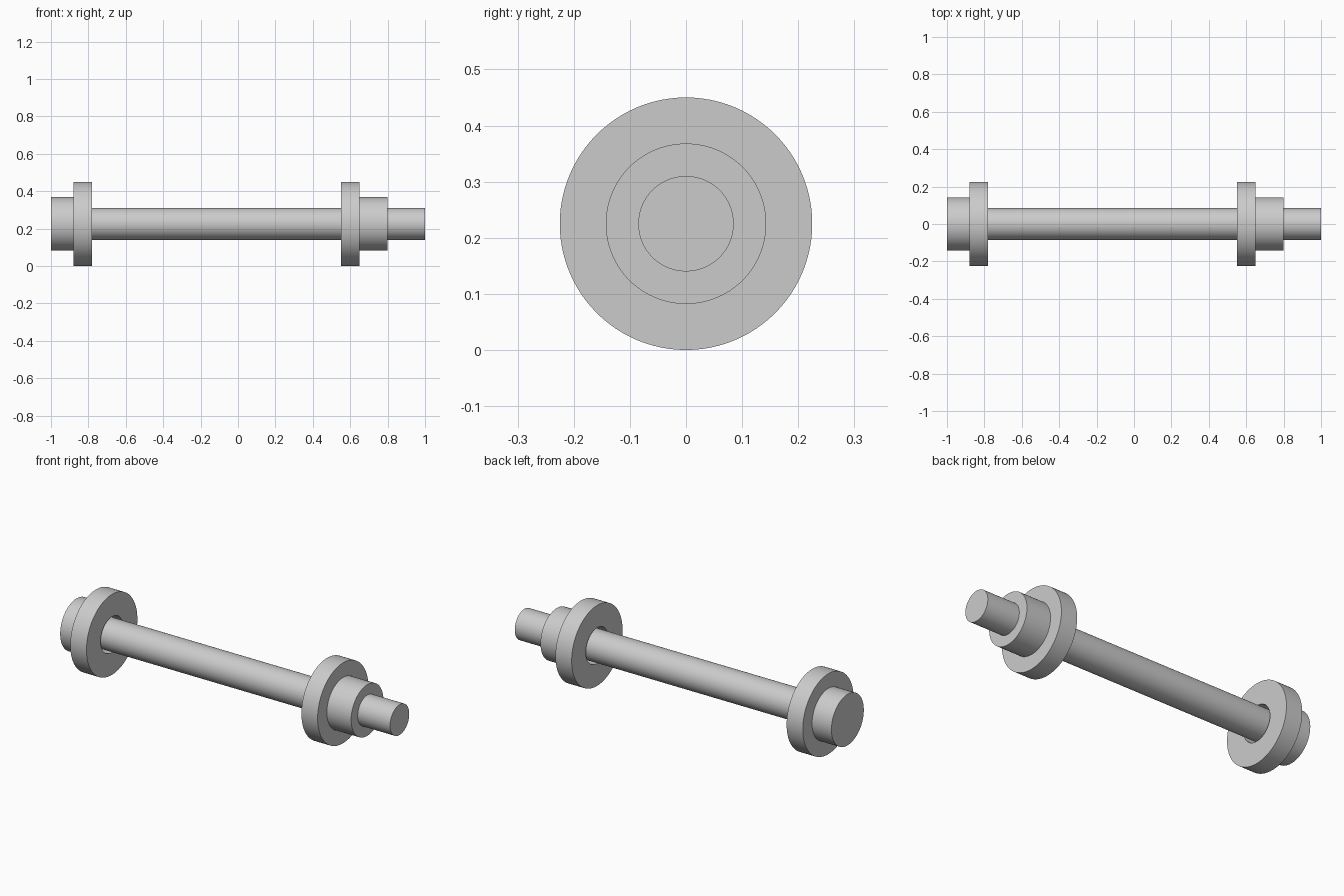
import bpy
import bmesh
from math import cos, sin, tau, radians
from mathutils import Vector

cube = bpy.data.objects.get("Cube")
if cube:
    bpy.data.objects.remove(cube, do_unlink=True)

SIDES = 96
AXIS_Z = 0.225
SHAFT_R, HEAD_R, WASHER_R, HOLE_R = 0.085, 0.143, 0.225, 0.1

steel = bpy.data.materials.new("grey steel")
steel.use_nodes = True
colour = (0.6, 0.6, 0.6, 1)
steel.diffuse_color = colour
steel.node_tree.nodes["Principled BSDF"].inputs["Base Color"].default_value = colour


def lathe(name, profile, closed=False):
    """Turn an (x, radius) profile around the long axis."""
    bm = bmesh.new()
    rings = [[bm.verts.new(Vector((x, r * cos(tau * i / SIDES), r * sin(tau * i / SIDES))))
              for i in range(SIDES)] for x, r in profile]
    pairs = list(zip(rings, rings[1:]))
    if closed:
        pairs.append((rings[-1], rings[0]))
    else:
        bm.faces.new(rings[0])
        bm.faces.new(rings[-1])
    for a, b in pairs:
        for i in range(SIDES):
            j = (i + 1) % SIDES
            bm.faces.new((a[i], a[j], b[j], b[i]))
    bmesh.ops.recalc_face_normals(bm, faces=bm.faces)
    mesh = bpy.data.meshes.new(name)
    bm.to_mesh(mesh)
    bm.free()
    mesh.materials.append(steel)
    obj = bpy.data.objects.new(name, mesh)
    obj.location.z = AXIS_Z
    bpy.context.collection.objects.link(obj)
    bpy.ops.object.select_all(action="DESELECT")
    obj.select_set(True)
    bpy.context.view_layer.objects.active = obj
    bpy.ops.object.shade_smooth_by_angle(angle=radians(30))


def ring(name, x0, x1, inner, outer):
    lathe(name, [(x0, inner), (x0, outer), (x1, outer), (x1, inner)], closed=True)


# Bolt: round head and long shaft in one piece
lathe("bolt", [(-1, HEAD_R), (-0.88, HEAD_R), (-0.88, SHAFT_R), (1, SHAFT_R)])

# Loose washers against the head and the nut
ring("head_washer", -0.88, -0.78, HOLE_R, WASHER_R)
ring("nut_washer", 0.55, 0.65, HOLE_R, WASHER_R)

# Round nut, tight on the shaft
ring("nut", 0.65, 0.8, SHAFT_R, HEAD_R)
